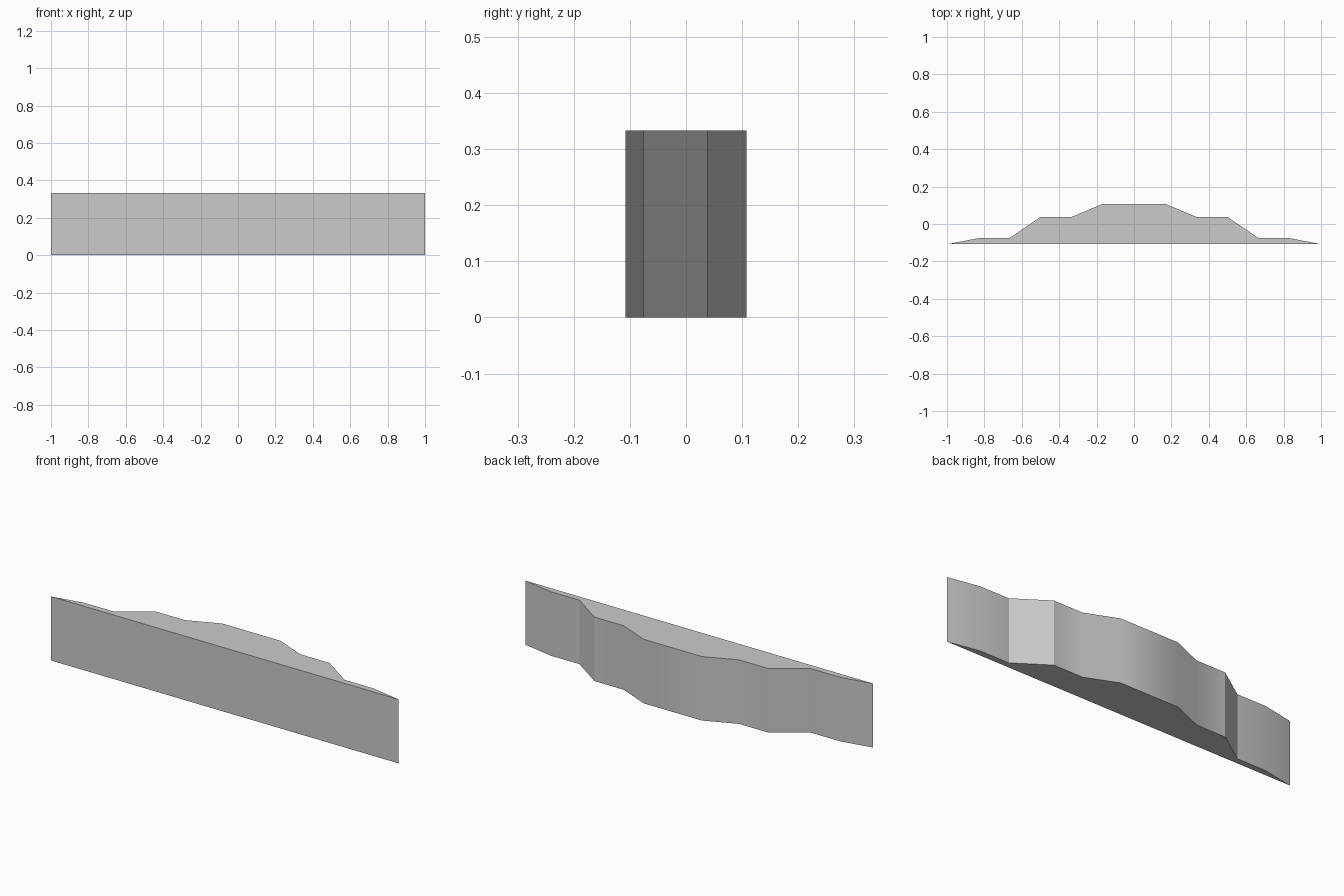
import bpy
import bmesh
from math import radians

cube = bpy.data.objects.get("Cube")
if cube:
    bpy.data.objects.remove(cube, do_unlink=True)

HEIGHT = 0.333

# Right half of the stepped outline, from the tip to the middle
half = [(1.0, -0.108), (0.833, -0.076), (0.667, -0.076),
        (0.5, 0.038), (0.333, 0.038), (0.167, 0.108)]
outline = half + [(-x, y) for x, y in reversed(half)]

# Plain grey material
grey = bpy.data.materials.new("plain_grey")
grey.use_nodes = True
colour = (0.6, 0.6, 0.6, 1.0)
grey.diffuse_color = colour
grey.node_tree.nodes["Principled BSDF"].inputs["Base Color"].default_value = colour

# Stepped panel: outline extruded upward
bm = bmesh.new()
base = bm.faces.new([bm.verts.new((x, y, 0)) for x, y in outline])
extruded = bmesh.ops.extrude_face_region(bm, geom=[base], use_keep_orig=True)
top = [v for v in extruded["geom"] if isinstance(v, bmesh.types.BMVert)]
bmesh.ops.translate(bm, verts=top, vec=(0, 0, HEIGHT))
bmesh.ops.recalc_face_normals(bm, faces=bm.faces)

mesh = bpy.data.meshes.new("stepped_panel")
bm.to_mesh(mesh)
bm.free()
mesh.materials.append(grey)
panel = bpy.data.objects.new("stepped_panel", mesh)
bpy.context.collection.objects.link(panel)

# Soften the shallow bends, keep the steep ones crisp
bpy.context.view_layer.objects.active = panel
panel.select_set(True)
bpy.ops.object.shade_smooth_by_angle(angle=radians(30))
